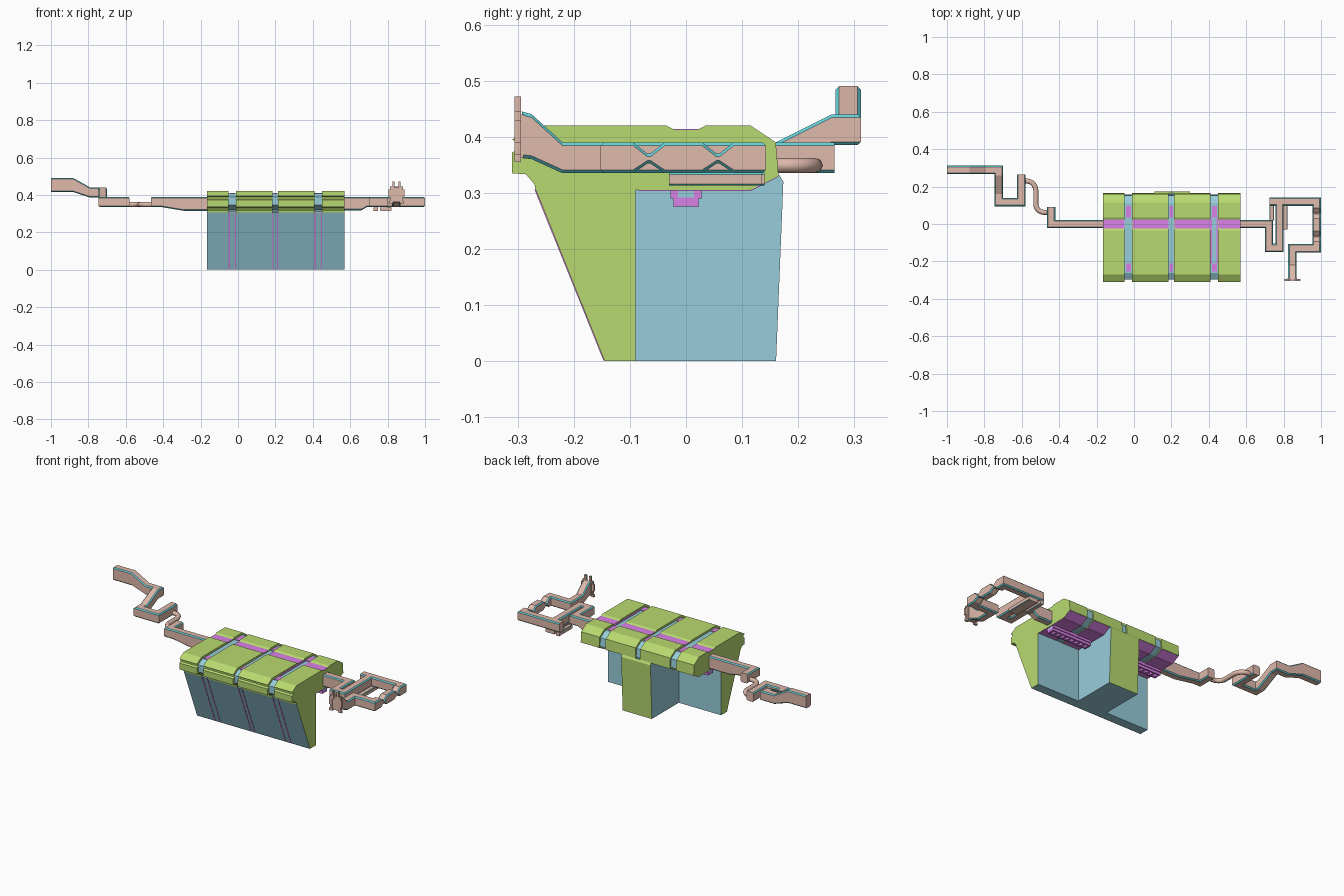
import bpy, bmesh, math
from mathutils import Vector

if "Cube" in bpy.data.objects:
    bpy.data.objects.remove(bpy.data.objects["Cube"])

def mat(name, rgb):
    m = bpy.data.materials.new(name)
    m.diffuse_color = (*rgb, 1)
    m.use_nodes = True
    m.node_tree.nodes["Principled BSDF"].inputs["Base Color"].default_value = m.diffuse_color
    return m

GREEN = mat("green", (0.48, 0.70, 0.16))
BLUE = mat("blue", (0.31, 0.61, 0.71))
PINK = mat("magenta", (0.70, 0.22, 0.80))
CLAY = mat("clay", (0.74, 0.49, 0.41))
TEAL = mat("teal", (0.13, 0.66, 0.72))

def finish(name, bm, *mats):
    bmesh.ops.recalc_face_normals(bm, faces=bm.faces)
    me = bpy.data.meshes.new(name)
    bm.to_mesh(me)
    bm.free()
    for m in mats:
        me.materials.append(m)
    ob = bpy.data.objects.new(name, me)
    bpy.context.collection.objects.link(ob)
    return ob

def prism(name, profile, x0, x1, side, cap=None):
    """Extrude a (y, z) profile along x, with its own end-cap material."""
    bm = bmesh.new()
    a = [bm.verts.new((x0, y, z)) for y, z in profile]
    b = [bm.verts.new((x1, y, z)) for y, z in profile]
    n = len(profile)
    for i in range(n):
        bm.faces.new((a[i], a[(i + 1) % n], b[(i + 1) % n], b[i]))
    for ring in (a, b):
        bm.faces.new(ring).material_index = 1
    return finish(name, bm, side, cap or side)

def box(name, x0, x1, y0, y1, z0, z1, m):
    return prism(name, [(y0, z0), (y1, z0), (y1, z1), (y0, z1)], x0, x1, m)

def duct(name, path, w=0.045, c=0.006):
    """Mitred sweep along (x, y, bottom, top) points; chamfers are teal."""
    bm = bmesh.new()
    pts = [Vector(p[:2]) for p in path]
    rings = []
    for i, (x, y, zb, zt) in enumerate(path):
        d0 = (pts[i] - pts[i - 1]).normalized() if i else None
        d1 = (pts[i + 1] - pts[i]).normalized() if i < len(pts) - 1 else d0
        d0 = d0 or d1
        n0, n1 = Vector((-d0.y, d0.x)), Vector((-d1.y, d1.x))
        side = (n0 + n1) / (1 + n0.dot(n1))
        h = w / 2
        k = min(c, (zt - zb) * 0.3)
        sec = [(-h, zb + k), (-h + c, zb), (h - c, zb), (h, zb + k),
               (h, zt - k), (h - c, zt), (-h + c, zt), (-h, zt - k)]
        rings.append([bm.verts.new((x + side.x * s, y + side.y * s, z)) for s, z in sec])
    for r, q in zip(rings, rings[1:]):
        for i in range(8):
            f = bm.faces.new((r[i], r[(i + 1) % 8], q[(i + 1) % 8], q[i]))
            f.material_index = 1 if i % 2 == 0 else 0
    bm.faces.new(rings[0])
    bm.faces.new(rings[-1])
    return finish(name, bm, CLAY, TEAL)

# roof panels, split by three recessed seams
roof = [(-0.27, 0.42), (-0.035, 0.42), (-0.02, 0.412), (0.02, 0.412), (0.035, 0.42),
        (0.115, 0.42), (0.16, 0.39), (0.165, 0.33), (0.115, 0.305), (-0.268, 0.305),
        (-0.27, 0.315), (-0.285, 0.333), (-0.31, 0.335), (-0.31, 0.372),
        (-0.298, 0.378), (-0.298, 0.388), (-0.31, 0.395)]
cuts = [(-0.165, -0.05), (-0.01, 0.185), (0.215, 0.41), (0.45, 0.57)]
for x0, x1 in cuts:
    prism("roof_panel", roof, x0, x1, GREEN)
    box("ridge_channel", x0 + 0.001, x1 - 0.001, -0.027, 0.027, 0.40, 0.414, PINK)
    box("soffit", x0 + 0.001, x1 - 0.001, -0.085, 0.113, 0.303, 0.31, PINK)
    prism("soffit_slope", [(0.115, 0.303), (0.163, 0.328), (0.16, 0.335), (0.115, 0.31)],
          x0 + 0.001, x1 - 0.001, PINK)

# seam strips in the roof gaps, with magenta insets
seam = [(-0.262, 0.408), (0.112, 0.408), (0.152, 0.384), (0.157, 0.335), (0.11, 0.308),
        (-0.26, 0.308), (-0.262, 0.32), (-0.298, 0.345), (-0.298, 0.388)]
for (_, x0), (x1, _) in zip(cuts, cuts[1:]):
    prism("seam_strip", seam, x0, x1, BLUE)
    for y0, y1 in ((0.035, 0.095), (-0.255, -0.21)):
        box("seam_inset", x0 + 0.006, x1 - 0.006, y0, y1, 0.40, 0.411, PINK)
    if x0 > 0.3:
        for xa in (x0, x1 - 0.008):
            box("seam_edge", xa, xa + 0.008, -0.21, 0.035, 0.40, 0.411, PINK)

# slanted front wall with thin vertical bands
wall = [(-0.145, 0), (-0.09, 0), (-0.09, 0.306), (-0.268, 0.306)]
prism("front_wall", wall, -0.165, 0.57, BLUE, GREEN)
band = [(-0.147, 0.001), (-0.14, 0.001), (-0.262, 0.306), (-0.27, 0.306)]
for (_, x0), (x1, _) in zip(cuts, cuts[1:]):
    for xa in (x0, x1 - 0.006):
        prism("wall_band", band, xa, xa + 0.006, PINK)

# rear block below the roof, green back face
core = [(-0.1, 0), (0.16, 0), (0.172, 0.32), (0.165, 0.331), (0.14, 0.325), (-0.1, 0.306)]
prism("rear_block", core, 0.11, 0.30, BLUE)
prism("rear_panel", [(0.158, 0), (0.1605, 0), (0.1735, 0.32), (0.166, 0.332), (0.163, 0.32)],
      0.11, 0.30, GREEN, BLUE)

# slotted rails hanging under both roof wings
for x0, x1 in ((-0.16, 0.10), (0.31, 0.565)):
    for s in (-1, 1):
        y = 0.018 * s
        box("rail_side", x0, x1, y - 0.004, y + 0.004, 0.275, 0.306, PINK)
        box("rail_lip", x0, x1, y * 1.3 - 0.004, y * 1.3 + 0.004, 0.29, 0.306, PINK)
    box("rail_core", x0, x1, -0.014, 0.014, 0.292, 0.306, BLUE)
    for i in range(9):
        xa = x0 + (x1 - x0 - 0.012) * i / 8
        box("rail_rung", xa, xa + 0.012, -0.018, 0.018, 0.276, 0.292, PINK)

# right duct: switchback, then outer loop
L, T = 0.335, 0.39
duct("right_inner_duct", [(0.55, 0, 0.318, T), (0.66, 0, 0.318, T), (0.69, 0, L, T),
     (0.722, 0, L, T), (0.722, -0.128, L, T), (0.778, -0.128, L, T), (0.778, 0.12, L, T)])
pinch = []
for y in (0.057, -0.066):
    pinch += [(0.976, y + 0.028, L, T), (0.976, y + 0.003, 0.352, 0.37),
              (0.976, y - 0.003, 0.352, 0.37), (0.976, y - 0.028, L, T)]
duct("right_loop_duct", [(0.725, 0.12, L, T), (0.976, 0.12, L, T)] + pinch +
     [(0.976, -0.13, L, T), (0.847, -0.13, L, T), (0.847, -0.22, L, T),
      (0.847, -0.275, 0.36, 0.44), (0.847, -0.292, 0.362, 0.445)])
duct("lower_link_left", [(0.737, 0.02, 0.313, 0.336), (0.737, 0.14, 0.313, 0.336)], 0.024, 0.003)
duct("lower_link_right", [(0.79, -0.03, 0.313, 0.336), (0.79, 0.135, 0.313, 0.336)], 0.06, 0.003)

# mouth: flared collar with prongs
for s in (-1, 1):
    for a, b, z0, z1 in ((0.022, 0.034, 0.362, 0.445), (0.010, 0.022, 0.425, 0.472),
                         (0.030, 0.042, 0.39, 0.43), (0.018, 0.040, 0.355, 0.368)):
        xs = sorted((0.847 + s * a, 0.847 + s * b))
        box("mouth_prong", *xs, -0.306, -0.294, z0, z1, CLAY)
box("mouth_plate", 0.822, 0.872, -0.302, -0.29, 0.362, 0.44, CLAY)

# left duct: near run, round S-bend tube, far run
duct("left_near_duct", [(-0.15, 0, 0.315, T), (-0.29, 0, 0.315, T), (-0.41, 0, L, T),
     (-0.443, 0, L, T), (-0.443, 0.092, L, T)])
duct("left_far_duct", [(-0.603, 0.265, L, T), (-0.603, 0.117, L, T), (-0.723, 0.117, L, T),
     (-0.723, 0.16, L, T), (-0.723, 0.26, 0.385, 0.44), (-0.723, 0.289, 0.385, 0.44),
     (-0.79, 0.289, 0.385, 0.44), (-0.88, 0.289, 0.415, 0.49), (-1.0, 0.289, 0.415, 0.49)])
arc = [(-0.445, 0.062)]
steps = [math.pi / 2 * i / 6 for i in range(7)]
arc += [(-0.48 - 0.045 * math.sin(t), 0.107 - 0.045 * math.cos(t)) for t in steps]
arc += [(-0.575 + 0.05 * math.cos(t), 0.18 + 0.05 * math.sin(t)) for t in steps]
arc += [(-0.60, 0.23)]
cu = bpy.data.curves.new("s_bend_tube", "CURVE")
cu.dimensions = "3D"
cu.bevel_depth = 0.0135
cu.bevel_resolution = 2
sp = cu.splines.new("POLY")
sp.points.add(len(arc) - 1)
for p, (x, y) in zip(sp.points, arc):
    p.co = (x, y, 0.349, 1)
cu.materials.append(CLAY)
bpy.context.collection.objects.link(bpy.data.objects.new("s_bend_tube", cu))
